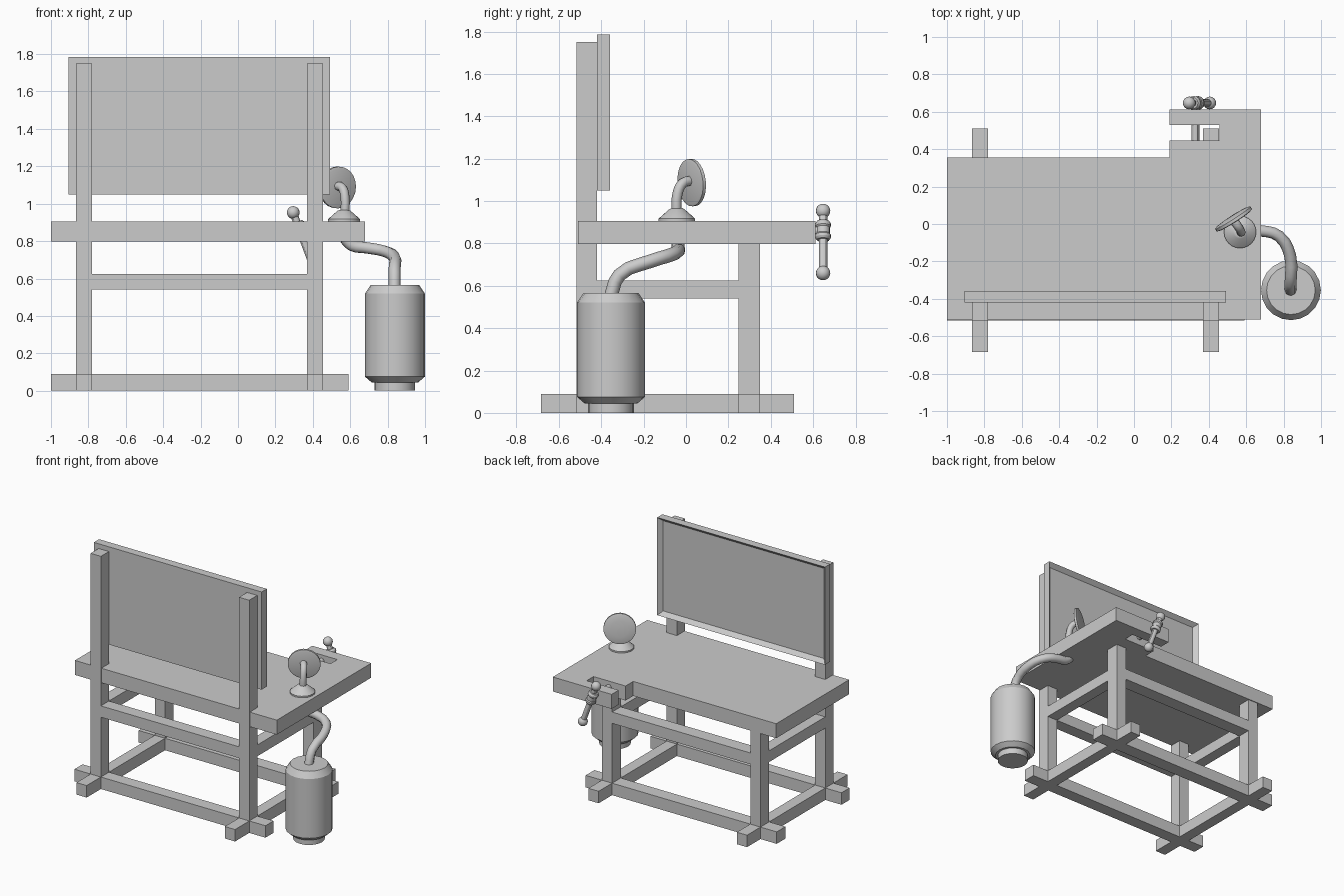
import bpy, bmesh, math
from mathutils import Vector

if "Cube" in bpy.data.objects:
    bpy.data.objects.remove(bpy.data.objects["Cube"])


def finish(name, bm, smooth=False):
    bmesh.ops.recalc_face_normals(bm, faces=bm.faces)
    me = bpy.data.meshes.new(name)
    bm.to_mesh(me)
    bm.free()
    ob = bpy.data.objects.new(name, me)
    bpy.context.collection.objects.link(ob)
    if smooth:
        bpy.ops.object.select_all(action='DESELECT')
        ob.select_set(True)
        bpy.context.view_layer.objects.active = ob
        bpy.ops.object.shade_smooth_by_angle(angle=math.radians(30))
    return ob


def box(name, x, y, z):
    bm = bmesh.new()
    bmesh.ops.create_cube(bm, size=1)
    for v in bm.verts:
        v.co = [(a + b) / 2 + c * (b - a) for c, (a, b) in zip(v.co, (x, y, z))]
    return finish(name, bm)


def lathe(name, profile, origin, axis=(0, 0, 1), sides=24):
    """Revolve (radius, height) points around an axis; both ends are capped."""
    bm = bmesh.new()
    rot = Vector((0, 0, 1)).rotation_difference(Vector(axis))
    rings = []
    for r, h in profile:
        ring = []
        for i in range(sides):
            a = 2 * math.pi * i / sides
            p = Vector((r * math.cos(a), r * math.sin(a), h))
            ring.append(bm.verts.new(rot @ p + Vector(origin)))
        rings.append(ring)
    for a, b in zip(rings, rings[1:]):
        for i in range(sides):
            j = (i + 1) % sides
            bm.faces.new((a[i], a[j], b[j], b[i]))
    bm.faces.new(rings[0])
    bm.faces.new(rings[-1])
    return finish(name, bm, True)


def tube(name, points, radius):
    cu = bpy.data.curves.new(name, 'CURVE')
    cu.dimensions = '3D'
    cu.bevel_depth = radius
    cu.bevel_resolution = 2
    cu.resolution_u = 3
    cu.use_fill_caps = True
    sp = cu.splines.new('BEZIER')
    sp.bezier_points.add(len(points) - 1)
    for bp, p in zip(sp.bezier_points, points):
        bp.co = p
        bp.handle_left_type = bp.handle_right_type = 'AUTO'
    ob = bpy.data.objects.new(name, cu)
    bpy.context.collection.objects.link(ob)
    return ob


def ball(name, center, radius):
    bm = bmesh.new()
    bmesh.ops.create_uvsphere(bm, u_segments=16, v_segments=10, radius=radius)
    bmesh.ops.translate(bm, verts=bm.verts, vec=center)
    return finish(name, bm, True)


# Tabletop outline with the vise notch, extruded
outline = [(-1, -.51), (.68, -.51), (.68, .612), (.19, .612), (.19, .528),
           (.457, .528), (.457, .447), (.19, .447), (.19, .356), (-1, .356)]
bm = bmesh.new()
face = bm.faces.new([bm.verts.new((x, y, .797)) for x, y in outline])
ext = bmesh.ops.extrude_face_region(bm, geom=[face])
top = [v for v in ext['geom'] if isinstance(v, bmesh.types.BMVert)]
bmesh.ops.translate(bm, verts=top, vec=(0, 0, .109))
finish("tabletop", bm)

# Frame: posts, legs, base beams and rails
XS = {"left": (-.865, -.78), "right": (.37, .455)}
YS = {"front": (-.516, -.42), "back": (.247, .35)}
for sx, x in XS.items():
    box(f"front_post_{sx}", x, YS["front"], (0, 1.75))
    box(f"back_leg_{sx}", x, YS["back"], (0, .80))
    box(f"base_beam_{sx}", x, (-.685, .51), (0, .09))
    box(f"side_rail_{sx}", x, (-.42, .247), (.54, .625))
for sy, y in YS.items():
    box(f"base_beam_{sy}", (-1, .59), y, (0, .09))
    box(f"rail_{sy}", (-.78, .37), y, (.54, .625))

# Back board with a recessed panel on its inner side
bm = bmesh.new()
bmesh.ops.create_cube(bm, size=1)
for v in bm.verts:
    v.co = (-.207 + v.co.x * 1.396, -.39 + v.co.y * .062, 1.418 + v.co.z * .735)
bm.normal_update()
inner = [f for f in bm.faces if f.normal.y > .9]
bmesh.ops.inset_region(bm, faces=inner, thickness=.04)
bmesh.ops.translate(bm, verts=inner[0].verts[:], vec=(0, -.03, 0))
finish("back_board", bm)

# Vise screw, hub and tilted handle
hi, lo = Vector((.295, .647, .953)), Vector((.405, .647, .66))
axis = (hi - lo).normalized()
mid = Vector((.33, .647, .86))
lathe("vise_screw", [(.021, 0), (.021, .21)], (.328, .44, .86), (0, 1, 0), 12)
lathe("vise_hub", [(.030, -.046), (.037, -.035), (.037, -.022), (.032, -.015),
                   (.032, .015), (.037, .022), (.037, .035), (.030, .046)], mid, axis, 16)
lathe("vise_handle", [(.02, 0), (.02, (hi - lo).length)], lo, axis, 12)
ball("handle_knob_top", hi, .034)
ball("handle_knob_bottom", lo, .034)

# Swivel disc on a bent stem
lathe("disc_base", [(.086, .90), (.086, .917), (.035, .962), (.025, .966)], (.567, -.043, 0))
tube("disc_stem", [(.572, -.045, .95), (.572, -.04, 1.035), (.558, -.015, 1.085), (.53, .022, 1.095)], .024)
lathe("disc", [(.10, -.012), (.112, -.008), (.112, .008), (.098, .012), (.06, .016), (.015, .018)],
      (.532, .027, 1.087), Vector((-.535, .84, .08)).normalized())

# Canister and its hose to the table
lathe("canister", [(.108, 0), (.108, .045), (.125, .045), (.16, .075), (.16, .52), (.13, .565)],
      (.839, -.354, 0), sides=20)
tube("hose", [(.837, -.355, .55), (.837, -.315, .65), (.835, -.17, .715), (.775, -.065, .748),
              (.68, -.037, .765), (.61, -.037, .776), (.57, -.04, .815)], .032)
